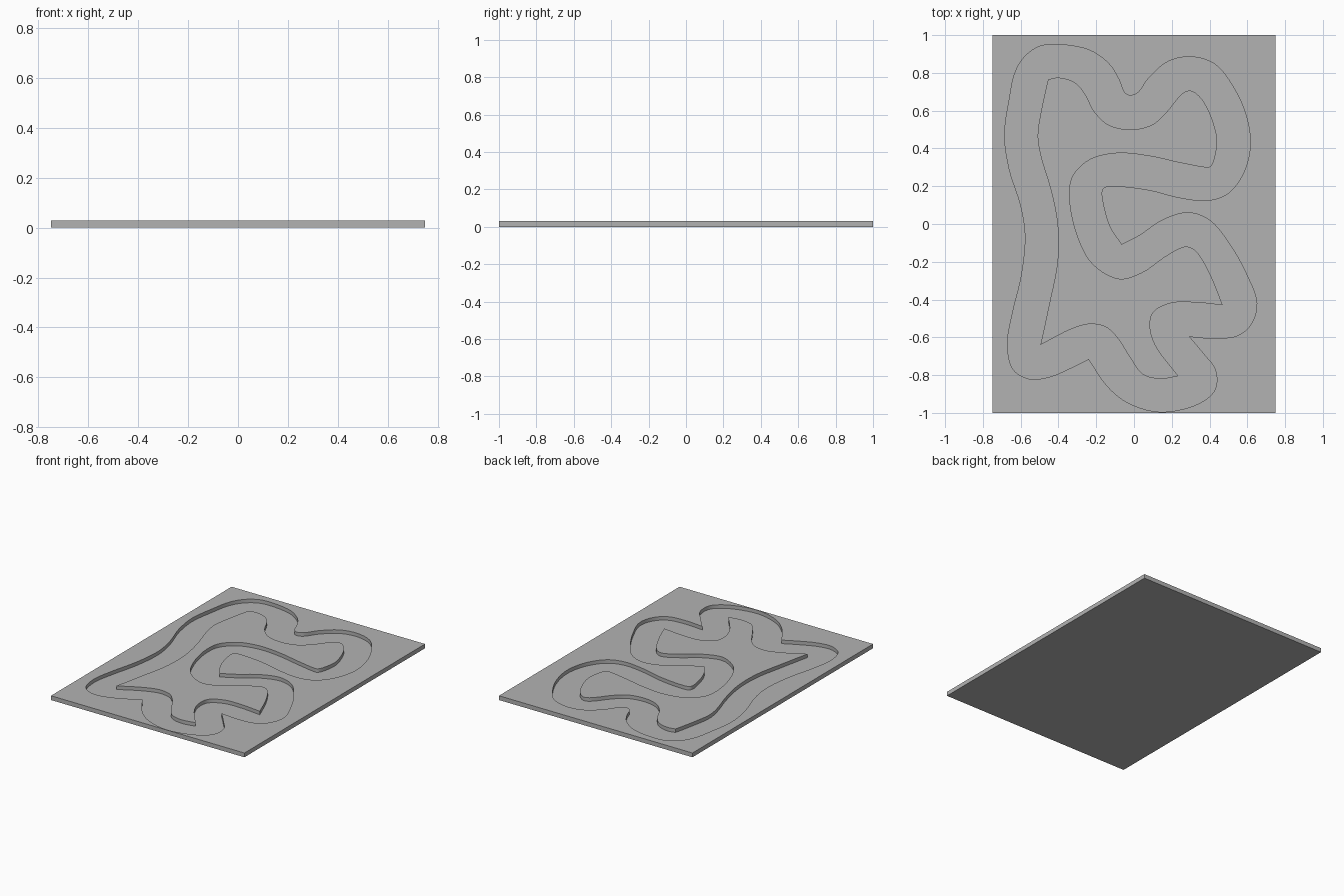
import bpy
import bmesh
from mathutils import Vector

WIDTH, LENGTH, HEIGHT = 1.5, 2.0, 0.03
FLOOR = 0.005      # height of the track floor
STEPS = 5          # subdivisions between guide points
UNIT = 0.01        # guide points are given in hundredths

# Track borders: each run is a smooth path, and runs meet at sharp corners
OUTER_RUNS = [
    [(-6.5, -11), (3, -6), (15, 2), (28.5, 6), (40, 2), (50.5, -10.5), (59.5, -26.5),
     (65, -42), (62, -53), (55, -59), (42.5, -60.5), (29, -59.5)],
    [(29, -59.5), (37, -69), (43, -77), (43, -87.5), (34.5, -95), (14, -99.5),
     (-3.5, -94.5), (-14, -86), (-24, -71.5)],
    [(-24, -71.5), (-34, -76.5), (-45, -81), (-55.5, -82), (-64, -77), (-67, -64),
     (-64.5, -48), (-59.5, -27), (-57.5, -6), (-60, 10), (-66, 29), (-68.5, 47),
     (-66, 66), (-63, 80), (-58, 88.5), (-50, 94), (-40, 95), (-23.5, 92), (-13, 84.5),
     (-8, 76.5), (-5, 69.5), (-2, 68), (2, 69.5), (8, 77.5), (18, 86), (30, 88.5),
     (43, 84.5), (54, 70), (60, 55), (61.5, 40.5), (57.5, 26), (49.5, 16), (39, 12.5),
     (24, 14), (8, 18), (-9, 20), (-15.5, 19.5), (-17, 17.5), (-16, 9), (-12.5, -2),
     (-6.5, -11)],
]
INNER_RUNS = [
    [(47, -43), (32, -41.5), (19, -42), (10, -47), (8.5, -54.5), (11.5, -64.5),
     (23.5, -80.5)],
    [(23.5, -80.5), (13.5, -82), (4.5, -79.5), (-2.5, -70), (-9, -60), (-15, -54.5),
     (-24, -53), (-34, -56), (-49.5, -64)],
    [(-49.5, -64), (-45, -43), (-40.5, -20), (-40.5, 0), (-44, 18), (-49.5, 36.5),
     (-51, 47), (-48.5, 63), (-45.5, 76.5)],
    [(-45.5, 76.5), (-40, 77.5), (-31.5, 75), (-26, 69), (-21, 59.5), (-13.5, 52.5),
     (-2, 50), (9.5, 52.5), (17, 59), (23.5, 67), (27, 70), (30.5, 70.5), (36, 66),
     (41.5, 55), (44, 43.5), (41.5, 31.5), (40, 30), (37.5, 30), (24, 32.5), (8, 36),
     (-9, 37.5), (-23.5, 34), (-32.5, 25), (-34, 13), (-30, -6), (-22, -21), (-8, -29),
     (4.5, -25.5), (16, -17.5), (25, -12.5), (28.5, -12), (33, -14.5), (40.5, -27),
     (47, -43)],
]


def catmull(p0, p1, p2, p3, t):
    """Centripetal spline point between p1 and p2."""
    def knot(a, b):
        return max((b - a).length ** 0.5, 1e-4)
    t1 = knot(p0, p1)
    t2 = t1 + knot(p1, p2)
    t3 = t2 + knot(p2, p3)
    t = t1 + (t2 - t1) * t
    a1 = p0.lerp(p1, t / t1)
    a2 = p1.lerp(p2, (t - t1) / (t2 - t1))
    a3 = p2.lerp(p3, (t - t2) / (t3 - t2))
    b1 = a1.lerp(a2, t / t2)
    b2 = a2.lerp(a3, (t - t1) / (t3 - t1))
    return b1.lerp(b2, (t - t1) / (t2 - t1))


def smooth_border(runs):
    """Join the smooth runs into one closed outline."""
    outline = []
    for run in runs:
        pts = [Vector(p) * UNIT for p in run]
        pts = [2 * pts[0] - pts[1]] + pts + [2 * pts[-1] - pts[-2]]
        for i in range(1, len(pts) - 2):
            outline += [catmull(*pts[i - 1:i + 3], s / STEPS) for s in range(STEPS)]
    return outline


def add_loop(bm, outline, z):
    """Closed ring of vertices and edges at one height."""
    verts = [bm.verts.new((p.x, p.y, z)) for p in outline]
    edges = [bm.edges.new((v, verts[i - 1])) for i, v in enumerate(verts)]
    return verts, edges


def add_walls(bm, low, high):
    for i in range(len(low)):
        bm.faces.new((low[i - 1], low[i], high[i], high[i - 1]))


def fill(bm, edges):
    bmesh.ops.triangle_fill(bm, edges=edges, use_beauty=True, normal=(0, 0, 1))


# Default object
cube = bpy.data.objects.get("Cube")
if cube:
    bpy.data.objects.remove(cube, do_unlink=True)

# Plain grey material
grey = bpy.data.materials.new("plain_grey")
grey.use_nodes = True
grey.diffuse_color = (0.45, 0.45, 0.45, 1)
grey.node_tree.nodes["Principled BSDF"].inputs["Base Color"].default_value = grey.diffuse_color

# Outlines of the plate and both sides of the track
x, y = WIDTH / 2, LENGTH / 2
plate = [Vector(p) for p in ((-x, -y), (x, -y), (x, y), (-x, y))]
outer = smooth_border(OUTER_RUNS)
inner = smooth_border(INNER_RUNS)

bm = bmesh.new()
base, _ = add_loop(bm, plate, 0)
rim, rim_edges = add_loop(bm, plate, HEIGHT)
outer_top, outer_top_edges = add_loop(bm, outer, HEIGHT)
outer_low, outer_low_edges = add_loop(bm, outer, FLOOR)
inner_top, inner_top_edges = add_loop(bm, inner, HEIGHT)
inner_low, inner_low_edges = add_loop(bm, inner, FLOOR)

# Flat surfaces: surround, track floor, raised island and underside
fill(bm, rim_edges + outer_top_edges)
fill(bm, outer_low_edges + inner_low_edges)
fill(bm, inner_top_edges)
bm.faces.new(base)

# Upright sides
add_walls(bm, base, rim)
add_walls(bm, outer_low, outer_top)
add_walls(bm, inner_low, inner_top)
bmesh.ops.recalc_face_normals(bm, faces=bm.faces)

mesh = bpy.data.meshes.new("track_plate")
bm.to_mesh(mesh)
bm.free()
mesh.materials.append(grey)
track_plate = bpy.data.objects.new("track_plate", mesh)
bpy.context.collection.objects.link(track_plate)

# Smooth curved walls with crisp rims
bpy.ops.object.select_all(action="DESELECT")
track_plate.select_set(True)
bpy.context.view_layer.objects.active = track_plate
bpy.ops.object.shade_smooth_by_angle()
